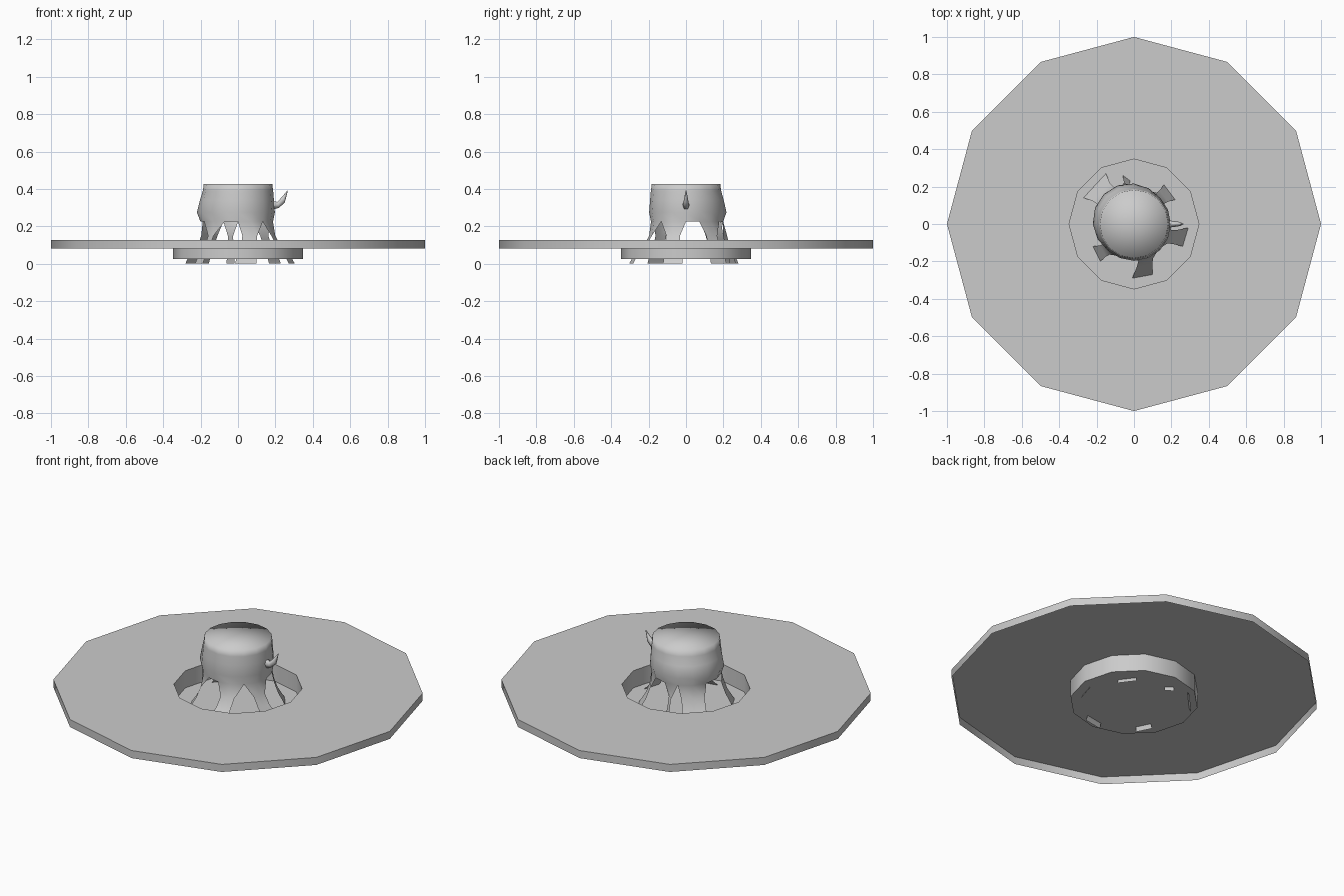
import bpy, bmesh
from math import sin, cos, pi, radians
from mathutils import Vector

if "Cube" in bpy.data.objects:
    bpy.data.objects.remove(bpy.data.objects["Cube"])


def finish(name, bm, angle, recalc=True):
    if recalc:
        bmesh.ops.recalc_face_normals(bm, faces=bm.faces)
    me = bpy.data.meshes.new(name)
    bm.to_mesh(me)
    bm.free()
    ob = bpy.data.objects.new(name, me)
    bpy.context.collection.objects.link(ob)
    bpy.ops.object.select_all(action='DESELECT')
    ob.select_set(True)
    bpy.context.view_layer.objects.active = ob
    bpy.ops.object.shade_smooth_by_angle(angle=radians(angle))
    return ob


def ring(bm, n, r, z):
    return [bm.verts.new((r * cos(2 * pi * i / n), r * sin(2 * pi * i / n), z))
            for i in range(n)]


def bridge(bm, a, b):
    n = len(a)
    for i in range(n):
        bm.faces.new((a[i], b[i], b[(i + 1) % n], a[(i + 1) % n]))


# Twelve-sided ground sheet: sunken pit, flat top and a hanging outer skirt
bm = bmesh.new()
rings = [ring(bm, 12, r, z) for r, z in
         [(0.347, 0.025), (0.347, 0.127), (1, 0.127), (1, 0.082)]]
bm.faces.new(rings[0])
for a, b in zip(rings, rings[1:]):
    bridge(bm, a, b)
for f in bm.faces:
    f.normal_update()
finish("ground_slab", bm, 40, recalc=False)

# Stump body, bulging toward the back left
N = 16
bm = bmesh.new()
levels = []
for r, z, bulge in [(0.183, 0.426, 0), (0.188, 0.39, 0), (0.192, 0.34, 0.015),
                    (0.197, 0.275, 0.03), (0.187, 0.225, 0.018)]:
    lv = ring(bm, N, r, z)
    for i, v in enumerate(lv):
        k = max(0, cos(2 * pi * i / N - radians(140))) * bulge
        v.co.xy *= (r + k) / r
    levels.append(lv)
tip = bm.verts.new((0, 0, 0.427))
for i in range(N):
    bm.faces.new((tip, levels[0][i], levels[0][(i + 1) % N]))
for a, b in zip(levels, levels[1:]):
    bridge(bm, a, b)

# Roots: first and last rim index, then the two foot corners
roots = [(12, 14, (-0.01, -0.29), (0.10, -0.27)),
         (14, 16, (0.26, -0.12), (0.29, -0.02)),
         (1, 3, (0.22, 0.13), (0.16, 0.21)),
         (4, 5, (-0.02, 0.23), (-0.06, 0.26)),
         (5, 7, (-0.15, 0.27), (-0.27, 0.14)),
         (9, 11, (-0.22, -0.12), (-0.18, -0.20))]
for i0, i1, fa, fb in roots:
    top = [levels[-1][i % N] for i in range(i0, i1 + 1)]
    a, b = Vector((*fa, 0)), Vector((*fb, 0))
    mid_top = (top[0].co + top[-1].co) / 2
    mid_top.xy *= 1.03
    mid_foot = (a + b) / 2
    m = len(top) - 1
    prev = top
    for z, f, width in [(0.15, 0.22, 0.72), (0.09, 0.5, 0.75),
                        (0.025, 1.0, 1.0), (0, 1.12, 1.05)]:
        center = mid_top.lerp(mid_foot, f)
        row = []
        for j in range(m + 1):
            p = center + (b - a) * width * (j / m - 0.5)
            row.append(bm.verts.new((p.x, p.y, z)))
        for j in range(m):
            bm.faces.new((prev[j], row[j], row[j + 1], prev[j + 1]))
        prev = row
finish("tree_stump", bm, 180)

# Short broken twig on the right side
bm = bmesh.new()
sections = []
for x, z, w, h in [(0.175, 0.315, 0.02, 0.03), (0.215, 0.315, 0.016, 0.018),
                   (0.245, 0.345, 0.011, 0.02), (0.265, 0.39, 0.002, 0.003)]:
    sections.append([bm.verts.new((x - 0.3 * h * sin(t), w * cos(t), z + h * sin(t)))
                     for t in [2 * pi * i / 6 for i in range(6)]])
for a, b in zip(sections, sections[1:]):
    bridge(bm, a, b)
bm.faces.new(sections[0])
bm.faces.new(sections[-1])
finish("twig", bm, 80)
